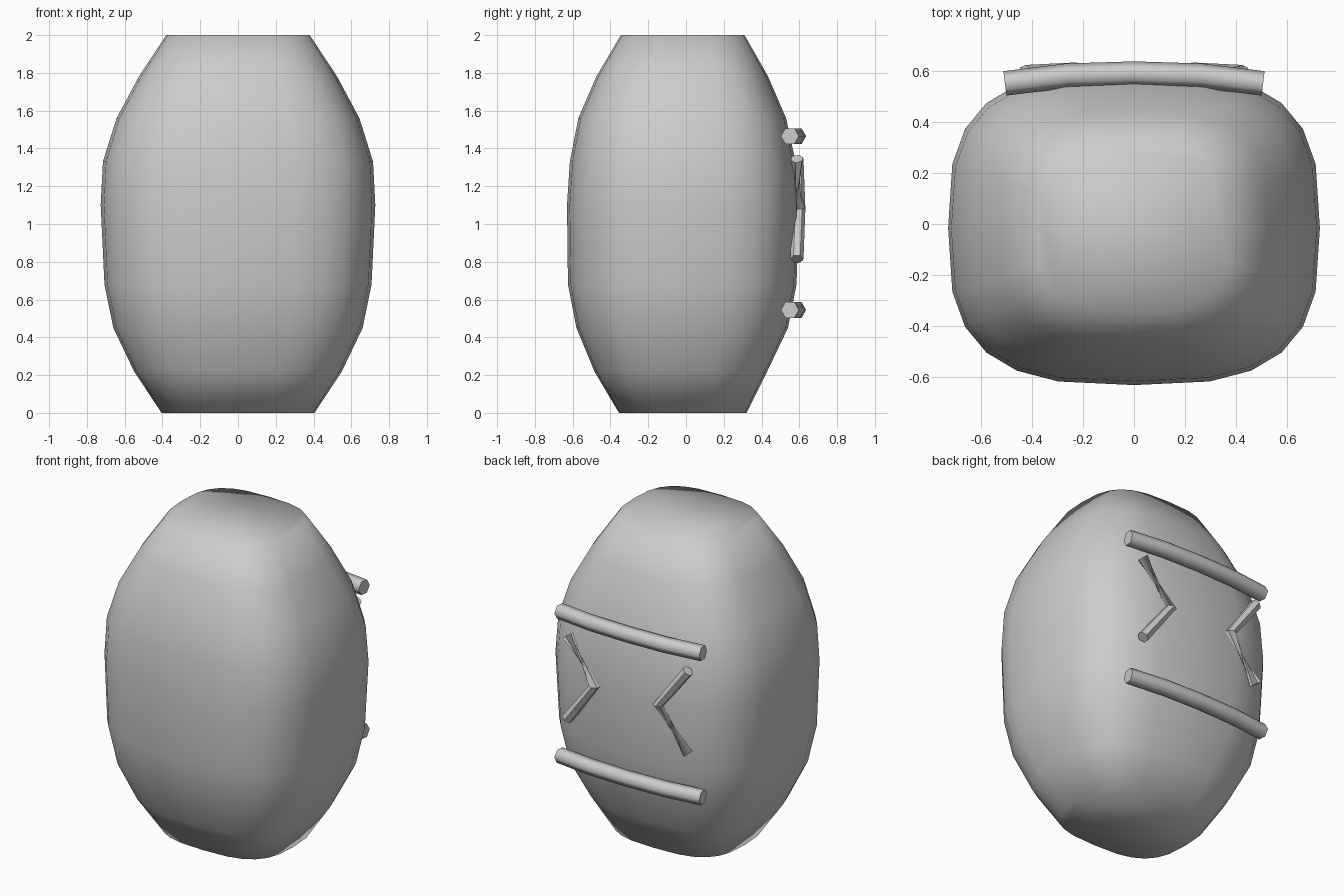
import bpy, bmesh, math
from mathutils import Vector

if "Cube" in bpy.data.objects:
    bpy.data.objects.remove(bpy.data.objects["Cube"])


def finish(bm, name, limit=None):
    bmesh.ops.recalc_face_normals(bm, faces=bm.faces)
    me = bpy.data.meshes.new(name)
    bm.to_mesh(me)
    bm.free()
    ob = bpy.data.objects.new(name, me)
    bpy.context.collection.objects.link(ob)
    me.shade_smooth()
    if limit:
        bpy.ops.object.select_all(action='DESELECT')
        ob.select_set(True)
        bpy.context.view_layer.objects.active = ob
        bpy.ops.object.shade_smooth_by_angle(angle=math.radians(limit))
    return ob


def loft(bm, rings):
    loops = [[bm.verts.new(p) for p in r] for r in rings]
    n = len(loops[0])
    for a, b in zip(loops, loops[1:]):
        for i in range(n):
            j = (i + 1) % n
            bm.faces.new((a[i], a[j], b[j], b[i]))
    bm.faces.new(loops[0][::-1])
    bm.faces.new(loops[-1])


def spow(v, e):
    return math.copysign(abs(v) ** e, v)


# Body: rounded-square barrel (z, half width, front y, back y)
PROFILE = [
    (0.00, 0.405, -0.355, 0.32), (0.22, 0.55, -0.485, 0.43),
    (0.45, 0.66, -0.58, 0.54), (0.68, 0.707, -0.625, 0.585),
    (1.10, 0.727, -0.63, 0.60), (1.33, 0.715, -0.615, 0.58),
    (1.56, 0.643, -0.57, 0.53), (1.78, 0.525, -0.475, 0.435),
    (2.00, 0.38, -0.345, 0.31)]
SEGS = 24
rings = []
for z, w, y0, y1 in PROFILE:
    ring = []
    for i in range(SEGS):
        t = 2 * math.pi * i / SEGS
        ring.append((w * spow(math.cos(t), 2 / 3),
                     (y0 + y1) / 2 + (y1 - y0) / 2 * spow(math.sin(t), 2 / 3), z))
    rings.append(ring)
bm = bmesh.new()
loft(bm, rings)
finish(bm, "body")


def tube(name, pts, r, twists=None, sides=6):
    """Hexagonal rod along pts, with an optional twist angle per point."""
    pts = [Vector(p) for p in pts]
    rings = []
    for k, p in enumerate(pts):
        d = (pts[min(k + 1, len(pts) - 1)] - pts[max(k - 1, 0)]).normalized()
        u = (Vector((0, 1, 0)) - d * d.y).normalized()
        v = d.cross(u)
        tw = twists[k] if twists else 0
        rings.append([p + r * (math.cos(a) * u + math.sin(a) * v)
                      for a in (tw + 2 * math.pi * i / sides for i in range(sides))])
    bm = bmesh.new()
    loft(bm, rings)
    return finish(bm, name, 62 if twists is None else 50)


# Two straps across the back
for name, z in (("upper_bar", 1.465), ("lower_bar", 0.545)):
    tube(name, [(x, y, z) for x, y in ((-0.505, 0.55), (-0.26, 0.58), (0, 0.588),
                                       (0.26, 0.58), (0.505, 0.55))], 0.048)

# Pair of inward-pointing chevrons, each with one leg twisted
for name, s in (("right_chevron", 1), ("left_chevron", -1)):
    tube(name, [(s * 0.425, 0.587, 1.08 + s * 0.265), (s * 0.225, 0.597, 1.08),
                (s * 0.425, 0.587, 1.08 - s * 0.265)], 0.035,
         (math.radians(160), 0, 0))
